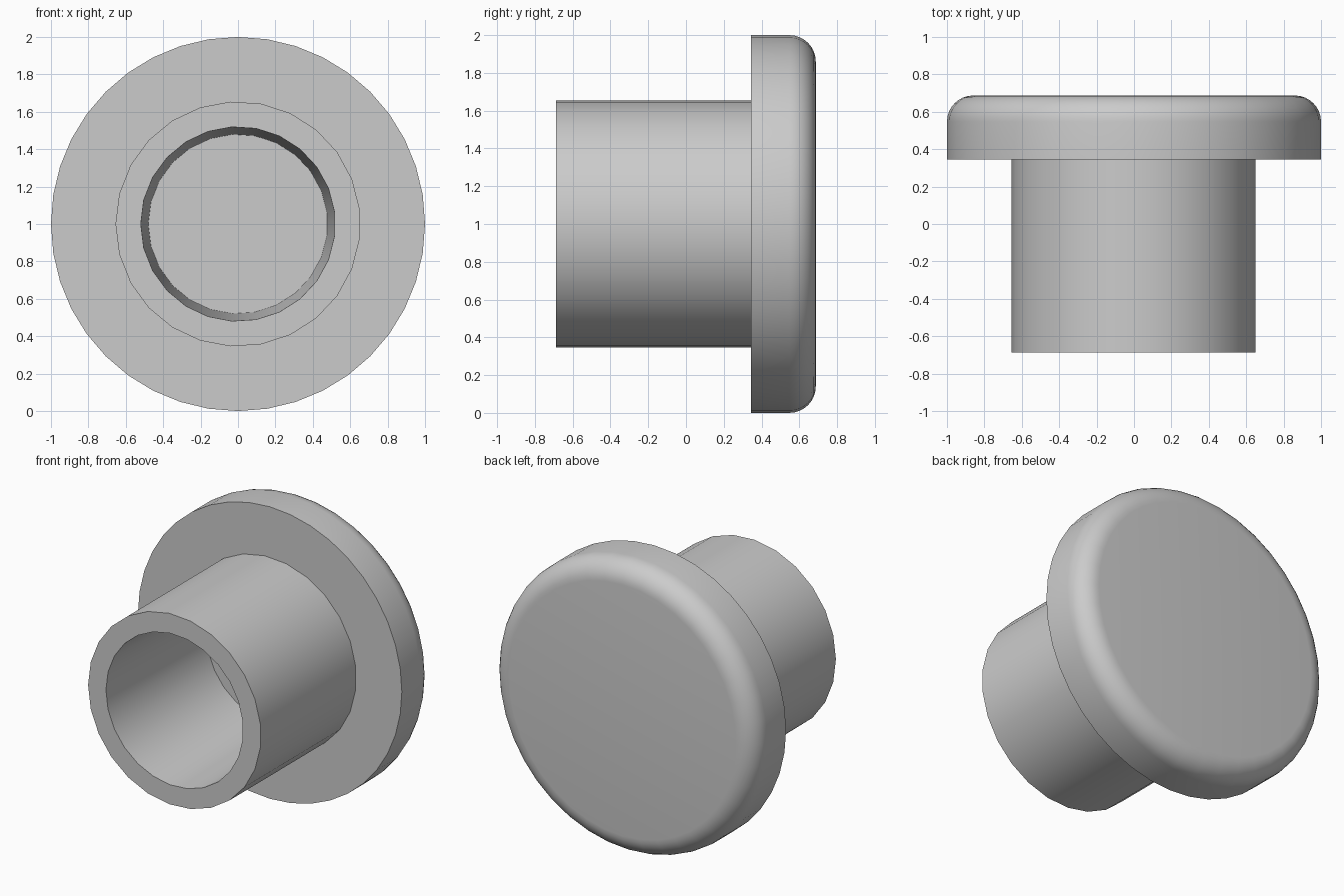
import bpy, bmesh, math

cube = bpy.data.objects.get("Cube")
if cube:
    bpy.data.objects.remove(cube, do_unlink=True)

grey = bpy.data.materials.new("plain_grey")
grey.use_nodes = True
colour = (0.6, 0.6, 0.6, 1)
grey.diffuse_color = colour
grey.node_tree.nodes["Principled BSDF"].inputs["Base Color"].default_value = colour

AXIS_Z = 1.0
FRONT, SHOULDER, BACK = -0.687, 0.345, 0.687


def ring(bm, radius, y, sides):
    """Circle of vertices around the horizontal axis, starting at -x."""
    angles = [math.pi + math.tau * i / sides for i in range(sides)]
    return [bm.verts.new((radius * math.cos(a), y, AXIS_Z + radius * math.sin(a)))
            for a in angles]


def lathe(name, profile, sides, caps=False):
    """Turn a (radius, y) profile around the axis."""
    bm = bmesh.new()
    rings = [ring(bm, r, y, sides) for r, y in profile]
    for a, b in zip(rings, rings[1:]):
        for i in range(sides):
            j = (i + 1) % sides
            bm.faces.new((a[i], b[i], b[j], a[j]))
    if caps:
        bm.faces.new(rings[0])
        bm.faces.new(rings[-1])
        bmesh.ops.recalc_face_normals(bm, faces=bm.faces)
    mesh = bpy.data.meshes.new(name)
    bm.to_mesh(mesh)
    bm.free()
    mesh.materials.append(grey)
    obj = bpy.data.objects.new(name, mesh)
    bpy.context.collection.objects.link(obj)
    bpy.ops.object.select_all(action='DESELECT')
    obj.select_set(True)
    bpy.context.view_layer.objects.active = obj
    bpy.ops.object.shade_smooth_by_angle(angle=math.radians(30))
    return obj


# Hollow stem: tapered bore, flat rim, straight outer wall
lathe("hollow_stem",
      [(0.48, SHOULDER), (0.52, FRONT), (0.655, FRONT), (0.655, SHOULDER)], 25)

# Round head: flat shoulder (also the bore floor), rounded rear rim, flat back
fillet, steps = 0.14, 8
curve = [math.pi / 2 * i / steps for i in range(steps + 1)]
rim = [(1 - fillet + fillet * math.cos(t), BACK - fillet + fillet * math.sin(t))
       for t in curve]
lathe("round_head", [(1.0, SHOULDER)] + rim, 40, caps=True)
